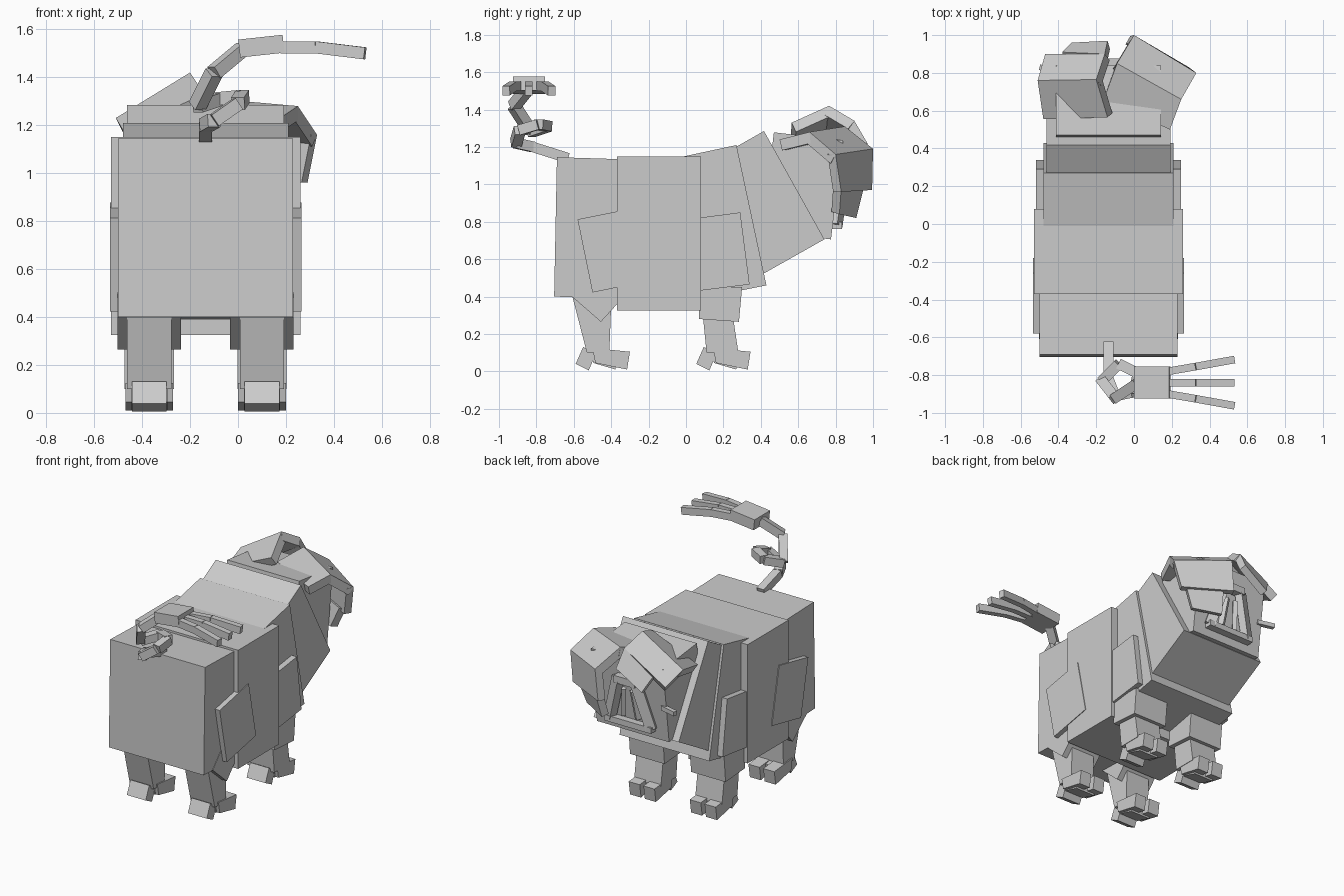
import bpy
import bmesh
from mathutils import Vector

cube = bpy.data.objects.get("Cube")
if cube:
    bpy.data.objects.remove(cube, do_unlink=True)

MID = -0.135          # x of the body's centre line
HEAD = Vector((MID, 0.5, 0.9))

grey = bpy.data.materials.new("plain grey")
grey.use_nodes = True
grey.diffuse_color = (0.6, 0.6, 0.6, 1)
grey.node_tree.nodes["Principled BSDF"].inputs["Base Color"].default_value = (0.6, 0.6, 0.6, 1)


def loft(name, first, second):
    """Solid between two matching outlines."""
    bm = bmesh.new()
    a = [bm.verts.new(p) for p in first]
    b = [bm.verts.new(p) for p in second]
    bm.faces.new(a)
    bm.faces.new(b[::-1])
    for i in range(len(a)):
        j = (i + 1) % len(a)
        bm.faces.new((a[i], b[i], b[j], a[j]))
    bmesh.ops.recalc_face_normals(bm, faces=bm.faces)
    mesh = bpy.data.meshes.new(name)
    bm.to_mesh(mesh)
    bm.free()
    mesh.materials.append(grey)
    obj = bpy.data.objects.new(name, mesh)
    bpy.context.collection.objects.link(obj)
    return obj


def prism(name, outline, centre, width):
    """Side outline (y, z) extruded across x."""
    half = width / 2
    return loft(name,
                [(centre - half, y, z) for y, z in outline],
                [(centre + half, y, z) for y, z in outline])


def slab(name, corners, thickness):
    """Plate whose outer face has the given corners."""
    pts = [Vector(c) for c in corners]
    normal = (pts[2] - pts[0]).cross(pts[3] - pts[1]).normalized()
    if normal.dot(sum(pts, Vector()) / len(pts) - HEAD) < 0:
        normal = -normal
    return loft(name, pts, [p - normal * thickness for p in pts])


def bar(name, start, end, width, height):
    """Square bar between two points."""
    start, end = Vector(start), Vector(end)
    along = (end - start).normalized()
    side = along.cross(Vector((0, 0, 1))).normalized()
    up = side.cross(along)
    ring = [side * (width / 2 * s) + up * (height / 2 * u)
            for s, u in ((-1, -1), (1, -1), (1, 1), (-1, 1))]
    return loft(name, [start + r for r in ring], [end + r for r in ring])


# Body, from rump to head
prism("rump", [(-.69, 1.145), (-.2, 1.13), (-.21, .385), (-.705, .4)], MID, .73)
prism("belly", [(-.37, 1.15), (.08, 1.15), (.08, .325), (-.37, .325)], MID, .79)
prism("chest", [(-.07, 1.137), (.27, 1.21), (.43, .46), (.08, .39)], MID, .69)
prism("neck", [(.09, 1.1), (.417, 1.285), (.74, .706), (.41, .52)], MID, .655)
prism("head", [(.47, 1.278), (.84, 1.235), (.775, .706), (.405, .75)], MID, .555)

# Shoulder and thigh plates on both flanks
shoulder = [(.06, .82), (.29, .85), (.34, .465), (.06, .43)]
thigh = [(-.58, .813), (-.26, .877), (-.18, .487), (-.5, .422)]
for side, tag in ((-1, "right"), (1, "left")):
    prism("shoulder_plate_" + tag, shoulder, MID + side * .33, .11)
    prism("thigh_plate_" + tag, thigh, MID + side * .345, .11)

# Legs and feet
toe = [(.02, .125), (.22, .105), (.205, .01), (.035, .045)]
heel = [(-.03, .13), (.04, .1), (0, .005), (-.07, .04)]


def foot(tag, x, y):
    prism("heel_" + tag, [(y + a, b) for a, b in heel], x, .145)
    prism("sole_" + tag, [(y + a * .7, b) for a, b in toe], x, .15)
    for s in (-1, 1):
        prism("toe_" + tag, [(y + a, b) for a, b in toe], x + s * .057, .085)


for side, tag in ((-1, "right"), (1, "left")):
    x = MID + side * .235
    prism("front_thigh_" + tag, [(.07, .45), (.3, .45), (.283, .265), (.07, .28)], x, .265)
    prism("front_shin_" + tag, [(.09, .3), (.25, .3), (.28, .1), (.11, .1)], x, .205)
    foot("front_" + tag, x, .125)
    prism("hind_thigh_" + tag, [(-.61, .4), (-.455, .265), (-.24, .5), (-.4, .63)], x, .265)
    prism("hind_shin_" + tag, [(-.61, .41), (-.4, .36), (-.41, .1), (-.53, .1)], x, .185)
    foot("hind_" + tag, x, -.52)

# Heavy drooping plates on the left of the head
slab("left_crest", [(-.16, .66, 1.26), (-.09, .85, 1.31), (.25, .66, 1.28), (.19, .5, 1.24)], .06)
slab("left_brow", [(-.09, .85, 1.31), (0, 1, 1.19), (.33, .8, 1.16), (.25, .66, 1.28)], .06)
slab("left_drop", [(0, 1, 1.19), (.33, .8, 1.16), (.29, .83, .96), (-.02, .995, .97)], .05)
slab("left_tip", [(.03, .95, .98), (.25, .83, .98), (.19, .82, .84), (.01, .91, .82)], .05)

# Raised plates on the right of the head
slab("right_crest", [(-.14, .565, 1.33), (-.2, .765, 1.42), (-.51, .76, 1.23), (-.48, .555, 1.18)], .06)
slab("right_brow", [(-.2, .765, 1.42), (-.155, .9, 1.34), (-.47, .9, 1.15), (-.51, .76, 1.23)], .06)
slab("right_drop", [(-.155, .9, 1.34), (-.14, .97, 1.22), (-.33, .96, 1.1), (-.38, .91, 1.2)], .05)

# Muzzle: arched frame with two nose bars, and a whisker peg
for s in (-1, 1):
    bar("muzzle_side", (MID + s * .16, .8, .78), (MID + s * .07, .84, 1.09), .05, .07)
    bar("nose_bar", (MID + s * .06, .79, .82), (MID + s * .04, .82, 1.02), .03, .05)
bar("muzzle_top", (MID - .08, .84, 1.09), (MID + .08, .84, 1.09), .07, .05)
bar("muzzle_base", (MID - .18, .8, .78), (MID + .18, .8, .78), .07, .04)
bar("whisker_peg", (-.38, .8, .95), (-.5, .83, .95), .03, .03)

# Curled tail
path = [(MID, -.63, 1.14), (MID, -.82, 1.2), (-.1, -.91, 1.22), (0, -.89, 1.29),
        (.02, -.79, 1.32), (-.08, -.74, 1.31), (-.17, -.83, 1.28),
        (-.1, -.92, 1.42), (.02, -.84, 1.52)]
for start, end in zip(path, path[1:]):
    bar("tail_segment", start, end, .055, .055)
bar("tail_hand", (.005, -.84, 1.52), (.19, -.84, 1.54), .17, .075)
for s in (-1, 0, 1):
    bend = (.325, -.84 + s * .085, 1.525)
    bar("tail_finger", (.18, -.84 + s * .06, 1.525), bend, .04, .05)
    bar("tail_fingertip", bend, (.53, -.84 + s * .122, 1.5), .04, .05)
